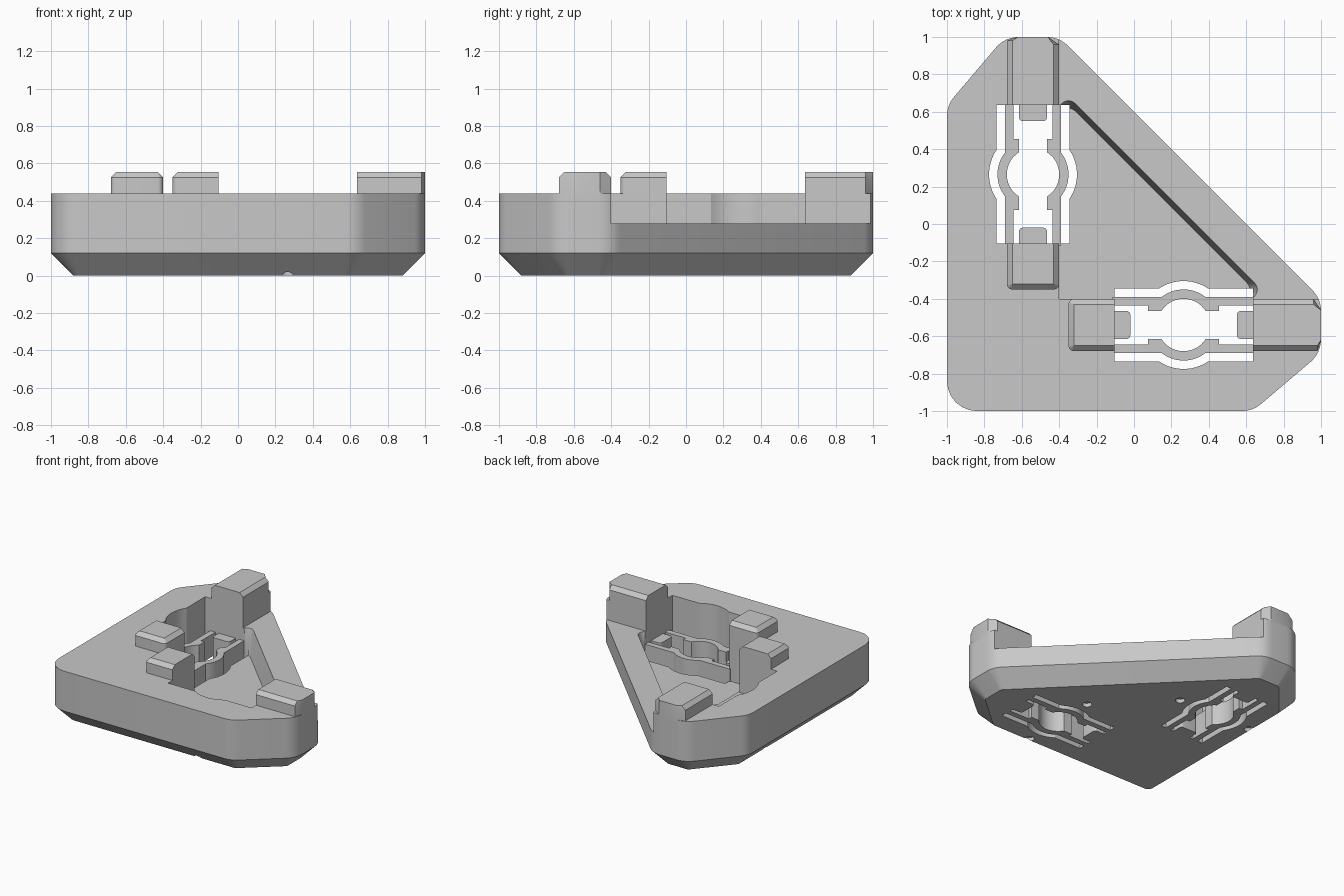
import bpy, bmesh, math
from mathutils import Vector

cube = bpy.data.objects.get("Cube")
if cube:
    bpy.data.objects.remove(cube, do_unlink=True)

grey = bpy.data.materials.new("plain_grey")
grey.use_nodes = True
COLOUR = (0.58, 0.58, 0.58, 1)
grey.diffuse_color = COLOUR
grey.node_tree.nodes["Principled BSDF"].inputs["Base Color"].default_value = COLOUR


def rounded(corners, inset=0.0, steps=6):
    """Counter-clockwise (x, y, radius) corners to a rounded, inset loop."""
    pts = [Vector(c[:2]) for c in corners]
    loop = []
    for i, p in enumerate(pts):
        a = (p - pts[i - 1]).normalized()
        b = (pts[(i + 1) % len(pts)] - p).normalized()
        na, nb = Vector((-a.y, a.x)), Vector((-b.y, b.x))
        bis = (na + nb) / (1 + na.dot(nb))
        r = corners[i][2]
        if r == 0:
            loop.append(p + bis * inset)
            continue
        centre = p + bis * (inset + r)
        start = math.atan2(-na.y, -na.x)
        turn = a.angle(b)
        for k in range(steps + 1):
            t = start + turn * k / steps
            loop.append(centre + Vector((math.cos(t), math.sin(t))) * r)
    return loop


def loft(name, rings, swap=False):
    """Solid from matching (loop, z) rings; swap mirrors it across x = y."""
    bm = bmesh.new()
    rows = [[bm.verts.new((p[1], p[0], z) if swap else (p[0], p[1], z)) for p in loop]
            for loop, z in rings]
    n = len(rows[0])
    for low, high in zip(rows, rows[1:]):
        for i in range(n):
            j = (i + 1) % n
            bm.faces.new((low[i], low[j], high[j], high[i]))
    bm.faces.new(rows[0])
    bm.faces.new(rows[-1])
    bmesh.ops.recalc_face_normals(bm, faces=bm.faces)
    mesh = bpy.data.meshes.new(name)
    bm.to_mesh(mesh)
    bm.free()
    mesh.materials.append(grey)
    obj = bpy.data.objects.new(name, mesh)
    bpy.context.collection.objects.link(obj)
    return obj


def prism(name, loop, z0, z1, swap=False):
    return loft(name, [(loop, z0), (loop, z1)], swap)


def activate(obj):
    bpy.ops.object.select_all(action="DESELECT")
    obj.select_set(True)
    bpy.context.view_layer.objects.active = obj


def cut(obj, cutter):
    cutter.hide_render = True
    mod = obj.modifiers.new("cut", "BOOLEAN")
    mod.operation, mod.solver, mod.object = "DIFFERENCE", "EXACT", cutter
    activate(obj)
    bpy.ops.object.modifier_apply(modifier=mod.name)
    bpy.data.objects.remove(cutter, do_unlink=True)


def arc(radius, v, steps=14):
    """Arc about the clip centre, from the left to the right crossing of height v."""
    t = math.asin(v / radius)
    return [(-radius * math.cos(t + (math.pi - 2 * t) * k / steps),
             radius * math.sin(t + (math.pi - 2 * t) * k / steps)) for k in range(steps + 1)]


CU, CV = 0.265, -0.54          # clip centre along x, y
HALF = 0.37                    # half clip length
FLOOR, RIM, TOP, CLIP, PEAK = 0.08, 0.28, 0.44, 0.18, 0.555


def place(pts, side=1):
    return [(CU + u, CV + side * v) for u, v in pts]


# Body with a chamfered underside
R = 0.16
outline = [(-1, -1, R), (0.635, -1, R), (1, -0.69, R), (1, -0.4, R),
           (-0.4, 1, R), (-0.69, 1, R), (-1, 0.635, R)]
foot = [(x, y, 0.04) for x, y, _ in outline]
body = loft("body", [(rounded(foot, 0.12), 0), (rounded(outline), 0.12), (rounded(outline), TOP)])

# Lowered diagonal rim
cut(body, prism("rim_cutter", [(-0.4, -0.4), (2, -0.4), (2, 2), (-0.4, 2)], RIM, 1))


# Triangular pocket with a leaning diagonal wall
def pocket(reach):
    return rounded([(-0.4, -0.4, 0), (reach, -0.4, 0.05), (-0.4, reach, 0.05)])


cut(body, loft("pocket_cutter", [(pocket(0.69), FLOOR), (pocket(0.73), RIM), (pocket(0.73), 1)]))

# Clip openings and small dimples underneath
upper = [(-HALF, 0.195)] + arc(0.235, 0.195) + [(HALF, 0.195)]
opening = place(upper + [(-u, -v) for u, v in upper])
dimple = [(0.035 * math.cos(k * math.pi / 8), 0.035 * math.sin(k * math.pi / 8)) for k in range(16)]
for swap in (False, True):
    cut(body, prism("opening_cutter", opening, -0.5, 1, swap))
    for side in (-1, 1):
        spot = place([(u, v + side * 0.325) for u, v in dimple])
        cut(body, prism("dimple_cutter", spot, -0.1, 0.03, swap))

parts = [body]

# Spring arms: curved outside, with padded ends beside the round hole inside
inner = ([(-0.38, 0.105), (-0.19, 0.105), (-0.19, 0.075)] + arc(0.14, 0.075)
         + [(0.19, 0.075), (0.19, 0.105), (0.38, 0.105)])
outer = [(-0.38, 0.15)] + arc(0.19, 0.15) + [(0.38, 0.15)]
arm = inner + outer[::-1]

# Corner blocks: far end follows the outline, near end has a chamfered back
far_block = [(0.635, -0.68), (0.98, -0.68), (1, -0.62), (1, -0.46), (0.96, -0.4), (0.635, -0.4)]
near_block = rounded([(-0.35, -0.68, 0.03), (-0.105, -0.68, 0), (-0.105, -0.4, 0),
                      (-0.35, -0.4, 0.03)])


def block(name, loop, swap):
    top = [(max(x, -0.32), min(max(y, -0.65), -0.43)) for x, y in loop]
    return loft(name, [(loop, TOP - 0.02), (loop, PEAK - 0.03), (top, PEAK)], swap)


for swap, label in ((False, "front"), (True, "side")):
    parts.append(block(label + "_far_block", far_block, swap))
    parts.append(block(label + "_near_block", near_block, swap))
    for side, word in ((1, "inner"), (-1, "outer")):
        parts.append(prism(f"{label}_{word}_spring_arm", place(arm, side), 0, CLIP, swap))
    for end, word in ((1, "far"), (-1, "near")):
        u0, u1 = sorted((end * 0.285, end * 0.38))
        r0, r1 = (0.02, 0) if end > 0 else (0, 0.02)
        tongue = rounded([(u0, -0.075, r0), (u1, -0.075, r1), (u1, 0.075, r1), (u0, 0.075, r0)])
        parts.append(prism(f"{label}_{word}_tongue", place(tongue), 0, CLIP, swap))

for part in parts:
    activate(part)
    bpy.ops.object.shade_smooth_by_angle(angle=math.radians(30))
